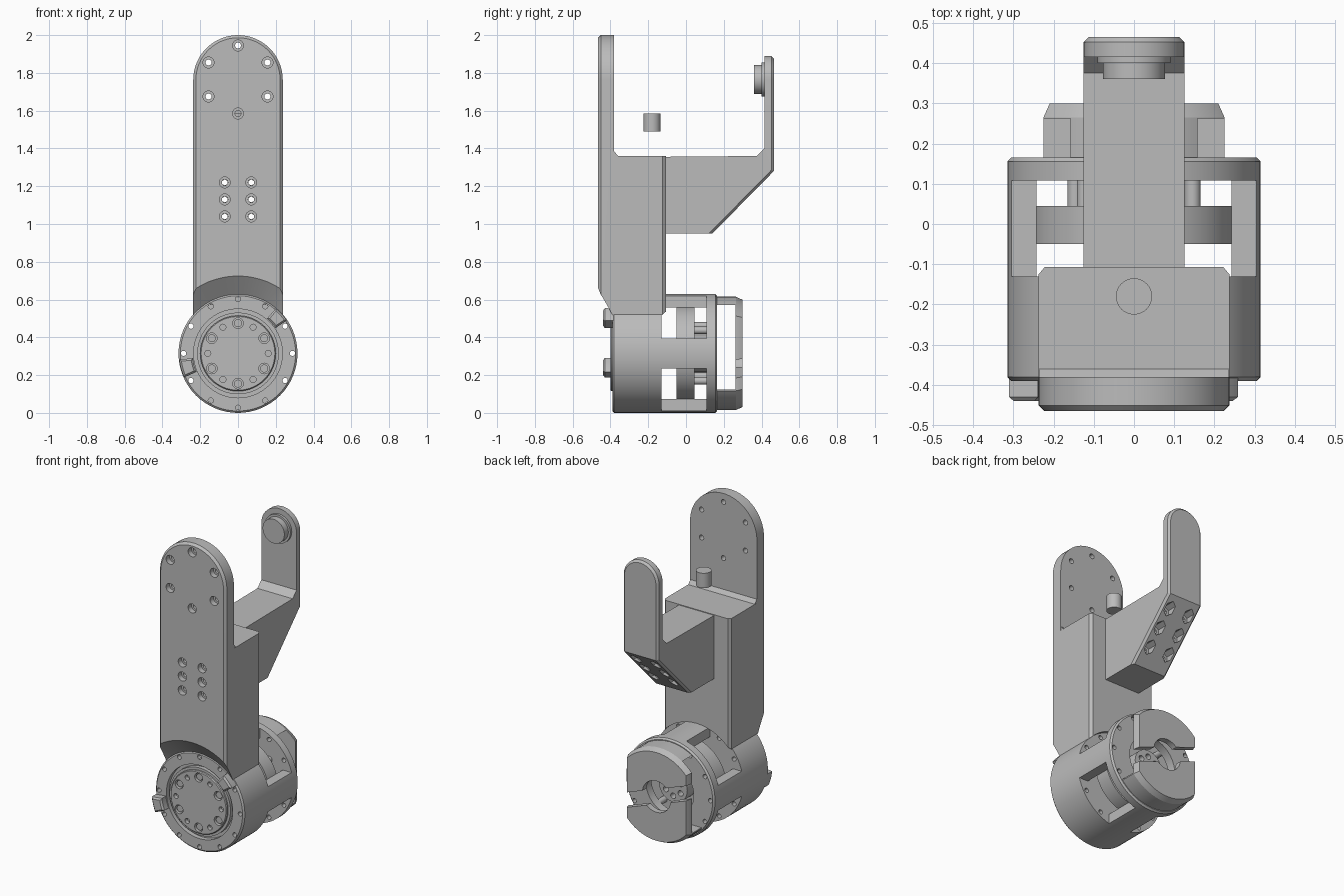
import bpy, bmesh, math
from mathutils import Matrix

if "Cube" in bpy.data.objects:
    bpy.data.objects.remove(bpy.data.objects["Cube"], do_unlink=True)

GREY = (0.5, 0.5, 0.5, 1)
mat = bpy.data.materials.new("plain_grey")
mat.use_nodes = True
mat.diffuse_color = GREY
mat.node_tree.nodes["Principled BSDF"].inputs["Base Color"].default_value = GREY
HUB = 0.315          # height of the joint axis
JOINT = (0, HUB)


def finish(bm, name):
    bmesh.ops.recalc_face_normals(bm, faces=bm.faces[:])
    me = bpy.data.meshes.new(name)
    bm.to_mesh(me)
    bm.free()
    me.materials.append(mat)
    ob = bpy.data.objects.new(name, me)
    bpy.context.collection.objects.link(ob)
    return ob


def lathe(name, profile, centre=JOINT, closed=False, seg=64):
    """Turn (radius, y) points around an axis along y."""
    bm = bmesh.new()
    rings = []
    for r, y in profile:
        rings.append([bm.verts.new((centre[0] + r * math.sin(2 * math.pi * i / seg), y,
                                    centre[1] + r * math.cos(2 * math.pi * i / seg)))
                      for i in range(seg)])
    pairs = list(zip(rings, rings[1:]))
    if closed:
        pairs.append((rings[-1], rings[0]))
    else:
        bm.faces.new(rings[0])
        bm.faces.new(rings[-1])
    for a, b in pairs:
        for i in range(seg):
            j = (i + 1) % seg
            bm.faces.new((a[i], a[j], b[j], b[i]))
    return finish(bm, name)


def prism(name, outline, axis, lo, hi):
    """Extrude a 2D outline along an axis."""
    def place(u, v, w):
        return {"x": (w, u, v), "y": (u, w, v), "z": (u, v, w)}[axis]
    bm = bmesh.new()
    a = [bm.verts.new(place(u, v, lo)) for u, v in outline]
    b = [bm.verts.new(place(u, v, hi)) for u, v in outline]
    bm.faces.new(a)
    bm.faces.new(b)
    n = len(outline)
    for i in range(n):
        j = (i + 1) % n
        bm.faces.new((a[i], a[j], b[j], b[i]))
    return finish(bm, name)


def box(name, lo, hi):
    return prism(name, [(lo[0], lo[1]), (hi[0], lo[1]), (hi[0], hi[1]), (lo[0], hi[1])],
                 "z", lo[2], hi[2])


def combine(ob, others, op="DIFFERENCE"):
    """Apply boolean operations and remove the helper objects."""
    for other in others:
        mod = ob.modifiers.new("bool", "BOOLEAN")
        mod.operation, mod.solver, mod.object = op, "EXACT", other
        dg = bpy.context.evaluated_depsgraph_get()
        me = bpy.data.meshes.new_from_object(ob.evaluated_get(dg))
        ob.modifiers.clear()
        ob.data = me
        bpy.data.objects.remove(other, do_unlink=True)


def chamfer(ob, size, rule):
    """Bevel edges whose two face normals satisfy the rule in either order."""
    bm = bmesh.new()
    bm.from_mesh(ob.data)
    bm.normal_update()
    edges = []
    for e in bm.edges:
        if len(e.link_faces) == 2:
            p, q = (f.normal for f in e.link_faces)
            if rule(p, q) or rule(q, p):
                edges.append(e)
    bmesh.ops.bevel(bm, geom=edges, offset=size, segments=1, affect="EDGES", clamp_overlap=False)
    bm.to_mesh(ob.data)
    bm.free()


def stadium(half, top, bottom, n=32):
    arc = [(half * math.cos(math.pi * i / n), top - half + half * math.sin(math.pi * i / n))
           for i in range(n + 1)]
    return arc + [(-half, bottom), (half, bottom)]


def ring_points(count, r, centre, start=0):
    return [(centre[0] + r * math.sin(2 * math.pi * i / count + start),
             centre[1] + r * math.cos(2 * math.pi * i / count + start)) for i in range(count)]


# Front plate and thick lower block of the arm
arm = prism("arm_bracket", stadium(0.237, 2.0, 0.45), "y", -0.465, -0.38)
chamfer(arm, 0.014, lambda a, b: a.y < -0.9 and abs(b.y) < 0.1 and b.z > -0.9)
block = prism("block", [(-0.237, -0.4), (0.237, -0.4), (0.237, -0.125), (0.222, -0.107),
                        (-0.222, -0.107), (-0.237, -0.125)], "z", 0.45, 1.36)
fillet = prism("fillet", [(-0.4, 1.34), (-0.36, 1.34), (-0.36, 1.36), (-0.38, 1.385), (-0.4, 1.385)],
               "x", -0.236, 0.236)

# Rear fork arm with sloping underside and round top
fork = prism("fork", [(-0.2, 0.95), (0.14, 0.95), (0.465, 1.28), (0.465, 1.95), (0.415, 1.95),
                      (0.415, 1.4), (0.375, 1.36), (-0.2, 1.355)], "x", -0.2, 0.2)
combine(fork, [prism("fork_shape", stadium(0.125, 1.89, 0.5), "y", -1, 1)], "INTERSECT")
chamfer(fork, 0.013, lambda a, b: a.y > 0.5 and abs(b.y) < 0.1 and b.z > -0.9)
combine(arm, [block, fillet, fork], "UNION")

# Clearance around the joint, then screw holes
holes = [lathe("clearance", [(0.455, -0.5), (0.313, -0.39), (0.313, 0.2)])]
for c in ring_points(6, 0.18, (0, 1.765)):
    holes.append(lathe("hole", [(0.029, -0.5), (0.029, -0.43), (0.016, -0.43), (0.016, -0.3)], c, seg=24))
for x in (-0.07, 0.07):
    for z in (1.04, 1.13, 1.22):
        slope = z - 0.81
        holes.append(lathe("hole", [(0.029, -0.5), (0.029, -0.43), (0.016, -0.43), (0.016, 0.1)], (x, z), seg=24))
        holes.append(lathe("nut_pocket", [(0.016, 0.09), (0.016, slope - 0.05), (0.034, slope - 0.05),
                                          (0.034, 0.6)], (x, z), seg=6))
combine(arm, holes)

# Pivot boss on the fork and the locating pin
lathe("pivot_boss", [(0.077, 0.36), (0.077, 0.4), (0.091, 0.4), (0.091, 0.42)], (0, 1.765))
pin = [(0.045 * math.cos(math.pi * i / 16), -0.18 + 0.045 * math.sin(math.pi * i / 16)) for i in range(32)]
prism("locating_pin", pin, "z", 1.49, 1.585)

# Joint housing: open cage with four struts between two rings
housing = lathe("joint_housing", [(0.235, -0.39), (0.305, -0.39), (0.315, -0.38), (0.315, 0.155),
                                  (0.305, 0.165), (0.17, 0.165), (0.17, 0.11), (0.255, 0.11),
                                  (0.255, -0.13), (0.235, -0.13)], closed=True)
cutters = []
for sx in (-1, 1):
    for sz in (-1, 1):
        xs, zs = sorted((sx * 0.08, sx * 0.4)), sorted((HUB + sz * 0.08, HUB + sz * 0.4))
        cutters.append(box("window", (xs[0], -0.13, zs[0]), (xs[1], 0.108, zs[1])))
for c in ring_points(12, 0.288, JOINT):
    cutters.append(lathe("rim_hole", [(0.014, -0.5), (0.014, 0.3)], c, seg=16))
combine(housing, cutters)

# Motor core, output disc and internals
lathe("motor_core", [(0.237, -0.36), (0.237, -0.132)])
output = lathe("output_disc", [(0.195, -0.4), (0.2, -0.395), (0.2, -0.385), (0.216, -0.385), (0.216, -0.34)])
cutters = []
for i, c in enumerate(ring_points(12, 0.16, JOINT)):
    r = 0.016 if i % 2 else 0.028
    cutters.append(lathe("screw_hole", [(r, -0.5), (r, -0.375)], c, seg=20))
combine(output, cutters)
for c in ring_points(6, 0.16, JOINT):
    lathe("output_screw", [(0.021, -0.39), (0.021, -0.37)], c, seg=20)
lathe("shaft", [(0.075, -0.14), (0.075, -0.04)])
lathe("brake_disc", [(0.254, -0.05), (0.254, 0.045)])
hub = lathe("rear_hub", [(0.1, 0.04), (0.1, 0.13)])
combine(hub, [lathe("hub_hole", [(0.018, 0.09), (0.018, 0.2)], c, seg=16)
              for c in ring_points(6, 0.06, JOINT)])
for c in ring_points(4, 0.19, JOINT, math.radians(50)):
    lathe("standoff", [(0.02, 0.04), (0.02, 0.12)], c, seg=16)


def tab(name, start, end):
    """Stop tab on the front ring, angles in degrees from +x."""
    steps = [math.radians(start + (end - start) * i / 6) for i in range(7)]
    pts = [(0.312 * math.cos(t), HUB + 0.312 * math.sin(t)) for t in steps]
    pts += [(0.24 * math.cos(t), HUB + 0.24 * math.sin(t)) for t in reversed(steps)]
    ob = prism(name, pts, "y", -0.44, -0.38)
    chamfer(ob, 0.01, lambda a, b: a.y < -0.9 and abs(b.y) < 0.1)


tab("stop_tab_lower", 186, 204)
tab("stop_tab_upper", 34, 50)

# Rear cover: flat-sided disc, hollow inside, with a centre hole and diagonal slot
cover = lathe("rear_cover", [(0.3, 0.16), (0.3, 0.265), (0.283, 0.3)])
flats = prism("flats", [(-0.225, 0.1), (0.225, 0.1), (0.225, 0.265), (0.205, 0.31),
                        (-0.205, 0.31), (-0.225, 0.265)], "z", -0.1, 0.8)
combine(cover, [flats], "INTERSECT")
slot = box("slot", (-0.4, 0.2, -0.045), (0.4, 0.4, 0.045))
slot.data.transform(Matrix.Translation((0, 0, HUB)) @ Matrix.Rotation(math.radians(20), 4, "Y"))
combine(cover, [box("hollow", (-0.4, 0.1, HUB - 0.19), (0.4, 0.262, HUB + 0.255)),
                lathe("centre_hole", [(0.1, 0.2), (0.1, 0.4)]), slot])

# Smooth shading on round surfaces, sharp elsewhere
bpy.ops.object.select_all(action="DESELECT")
for ob in bpy.context.scene.objects:
    if ob.type == "MESH":
        ob.select_set(True)
        bpy.context.view_layer.objects.active = ob
bpy.ops.object.shade_smooth_by_angle(angle=math.radians(25))
